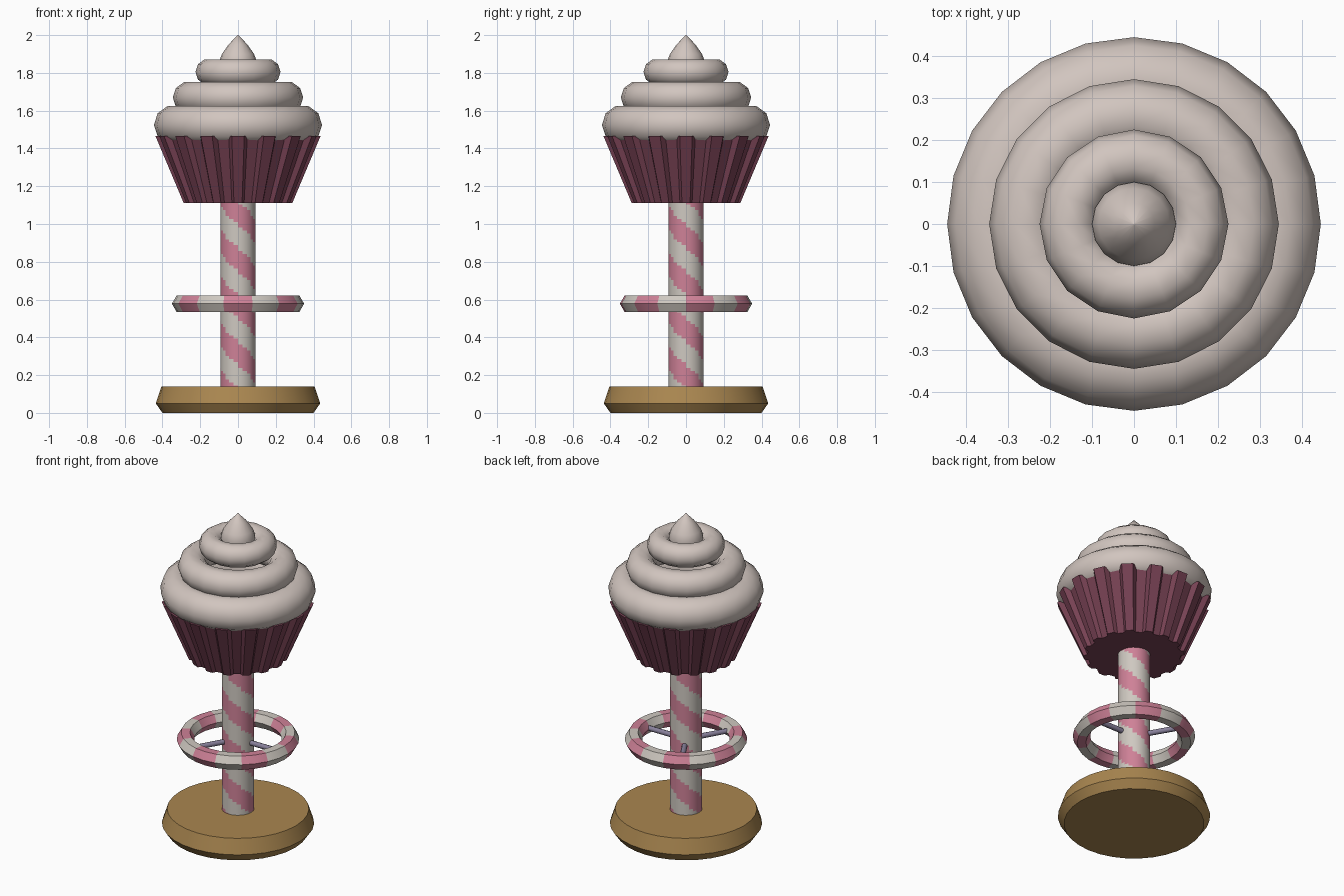
import bpy, bmesh, math
from math import pi, cos, sin, tau, radians
from mathutils import Vector

old = bpy.data.objects.get("Cube")
if old:
    bpy.data.objects.remove(old, do_unlink=True)


def material(name, rgb):
    mat = bpy.data.materials.new(name)
    mat.use_nodes = True
    color = (*rgb, 1)
    mat.diffuse_color = color
    mat.node_tree.nodes["Principled BSDF"].inputs["Base Color"].default_value = color
    return mat


cream = material("cream", (0.64, 0.56, 0.52))
white = material("candy white", (0.62, 0.58, 0.53))
pink = material("candy pink", (0.62, 0.22, 0.31))
berry = material("berry wrapper", (0.19, 0.055, 0.09))
gold = material("biscuit gold", (0.40, 0.24, 0.08))
steel = material("violet steel", (0.25, 0.22, 0.33))


def finish(name, bm, mats, angle=40):
    bmesh.ops.recalc_face_normals(bm, faces=bm.faces)
    mesh = bpy.data.meshes.new(name)
    bm.to_mesh(mesh)
    bm.free()
    obj = bpy.data.objects.new(name, mesh)
    bpy.context.collection.objects.link(obj)
    for mat in mats:
        mesh.materials.append(mat)
    bpy.ops.object.select_all(action="DESELECT")
    obj.select_set(True)
    bpy.context.view_layer.objects.active = obj
    bpy.ops.object.shade_smooth_by_angle(angle=radians(angle))
    return obj


def loft(rings, closed=False, caps=True, rule=None):
    """Bridge rings of points; rule(ring, side) picks the material."""
    bm = bmesh.new()
    loops = [[bm.verts.new(p) for p in ring] for ring in rings]
    n = len(loops[0])
    for i in range(len(loops) if closed else len(loops) - 1):
        a, b = loops[i], loops[(i + 1) % len(loops)]
        for j in range(n):
            k = (j + 1) % n
            face = bm.faces.new((a[j], a[k], b[k], b[j]))
            if rule:
                face.material_index = rule(i, j)
    if caps and not closed:
        bm.faces.new(loops[0][::-1])
        bm.faces.new(loops[-1])
    return bm


def circle(r, z, n):
    return [(r * cos(tau * j / n), r * sin(tau * j / n), z) for j in range(n)]


def torus(major, minor, z, n, m, rule=None):
    rings = [circle(major + minor * cos(tau * i / m), z + minor * sin(tau * i / m), n)
             for i in range(m)]
    return loft(rings, closed=True, rule=rule)


# Round bevelled base
finish("base", loft([circle(r, z, 32) for r, z in
                     ((0.40, 0), (0.435, 0.05), (0.405, 0.14))]), [gold], 30)

# Pole with two spiral stripes
SIDES, ROWS = 24, 64
LOW, HIGH = 0.13, 1.12


def stripe(i, j):
    turn = 2 * (j + 0.5) / SIDES + 4 * (i + 0.5) / ROWS
    return int(turn % 1 < 0.5)


finish("pole", loft([circle(0.093, LOW + (HIGH - LOW) * i / ROWS, SIDES)
                     for i in range(ROWS + 1)], rule=stripe), [white, pink])

# Striped foot ring
finish("foot_ring", torus(0.30, 0.05, 0.578, 28, 6,
                          lambda i, j: int(j // 2 % 2 == 0)), [white, pink], 30)

# Three spokes joining the ring to the pole
for s in range(3):
    bm = bmesh.new()
    bmesh.ops.create_cone(bm, cap_ends=True, segments=8,
                          radius1=0.016, radius2=0.016, depth=0.20)
    a = tau * s / 3
    turn = Vector((cos(a), sin(a), 0)).to_track_quat("Z", "Y")
    bmesh.ops.rotate(bm, verts=bm.verts, matrix=turn.to_matrix())
    bmesh.ops.translate(bm, verts=bm.verts, vec=(0.18 * cos(a), 0.18 * sin(a), 0.578))
    finish(f"spoke_{s + 1}", bm, [steel], 50)

# Fluted wrapper
FLUTES = 16


def fluted(r, depth, z):
    ring = []
    for f in range(FLUTES):
        for offset, k in ((-0.19, 0), (0.19, 0), (0.31, 1), (0.69, 1)):
            a = tau * (f + offset) / FLUTES
            rad = r - depth * k
            ring.append((rad * cos(a), rad * sin(a), z))
    return ring


finish("wrapper", loft([fluted(0.288, 0.022, 1.11), fluted(0.438, 0.032, 1.465)]),
       [berry], 20)

# Stacked frosting rings
for name, major, minor, z, n in (("lower", 0.34, 0.105, 1.525, 24),
                                 ("middle", 0.26, 0.085, 1.67, 20),
                                 ("upper", 0.155, 0.07, 1.805, 16)):
    finish(f"frosting_{name}", torus(major, minor, z, n, 10), [cream], 60)

# Frosting peak
finish("frosting_peak", loft([circle(r, z, 16) for r, z in (
    (0.09, 1.78), (0.10, 1.86), (0.085, 1.90), (0.05, 1.95), (0.002, 2.0))]), [cream], 60)
